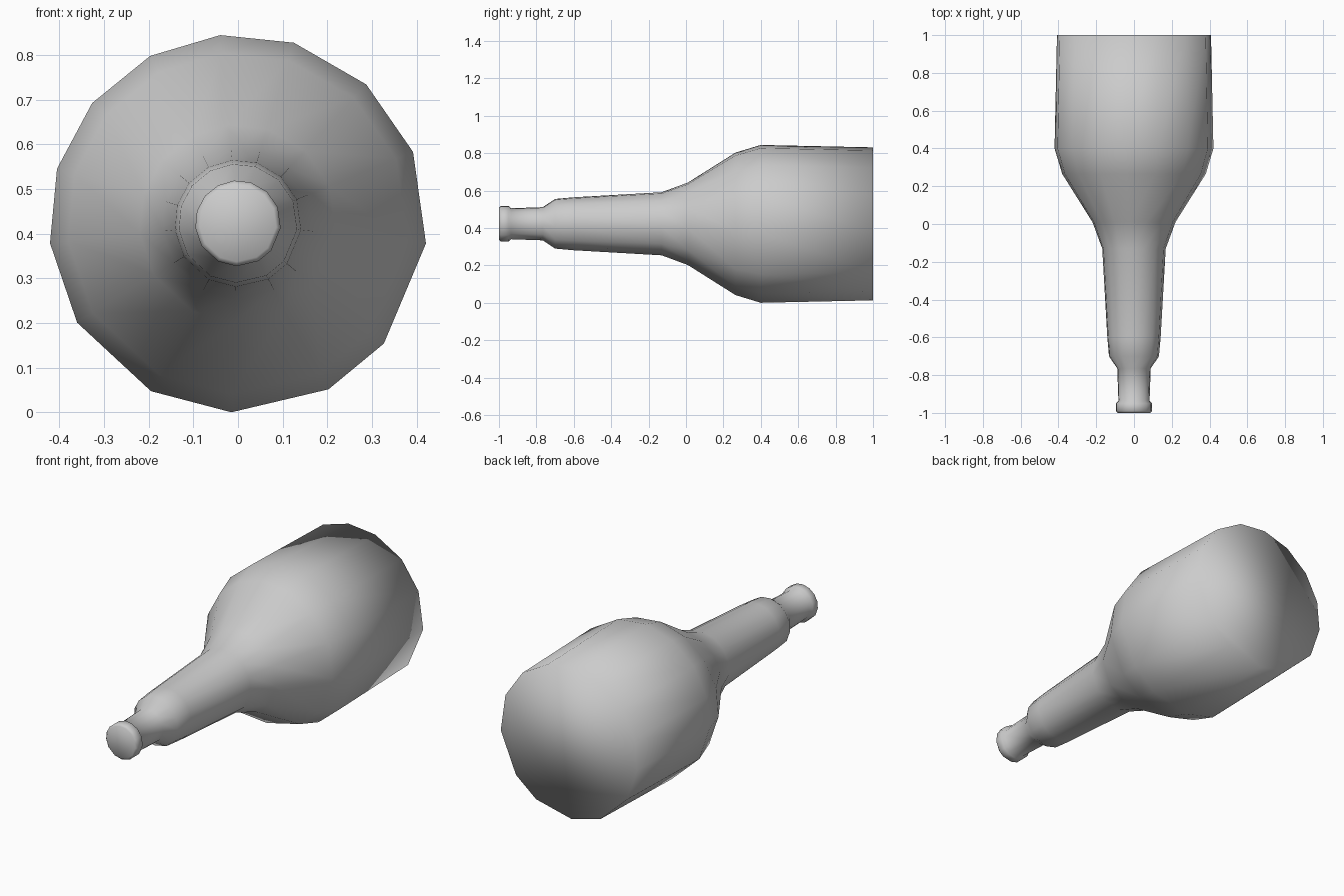
import bpy, bmesh
from math import sin, cos, radians

if "Cube" in bpy.data.objects:
    bpy.data.objects.remove(bpy.data.objects["Cube"])

AXIS_Z = 0.423
# uneven facet directions around the bottle (degrees in the x-z plane)
ANGLES = [95.4, 72.8, 47.3, 22.2, -6.1, -39.5, -61.4, -92,
          -117.4, -148.3, -174, -196.8, -219.5, -242.3]
# (y, radius) along the bottle, from mouth to base
PROFILE = [(-1.0, 0.086), (-0.99, 0.096), (-0.95, 0.096), (-0.935, 0.083),
           (-0.765, 0.089), (-0.70, 0.133), (-0.60, 0.142), (-0.13, 0.169),
           (0.01, 0.221), (0.265, 0.382), (0.40, 0.423), (1.0, 0.41)]

bm = bmesh.new()

# rings of the lip, neck, shoulder and body
rings = [[bm.verts.new((r * cos(radians(a)), y, AXIS_Z + r * sin(radians(a))))
          for a in ANGLES] for y, r in PROFILE]

# side walls
n = len(ANGLES)
for a, b in zip(rings, rings[1:]):
    for i in range(n):
        j = (i + 1) % n
        bm.faces.new((a[i], a[j], b[j], b[i]))

# closed mouth and flat base
bm.faces.new(rings[0])
bm.faces.new(rings[-1])
bmesh.ops.recalc_face_normals(bm, faces=bm.faces[:])
for f in bm.faces:
    f.smooth = True

mesh = bpy.data.meshes.new("bottle")
bm.to_mesh(mesh)
bm.free()
bottle = bpy.data.objects.new("bottle", mesh)
bpy.context.collection.objects.link(bottle)
